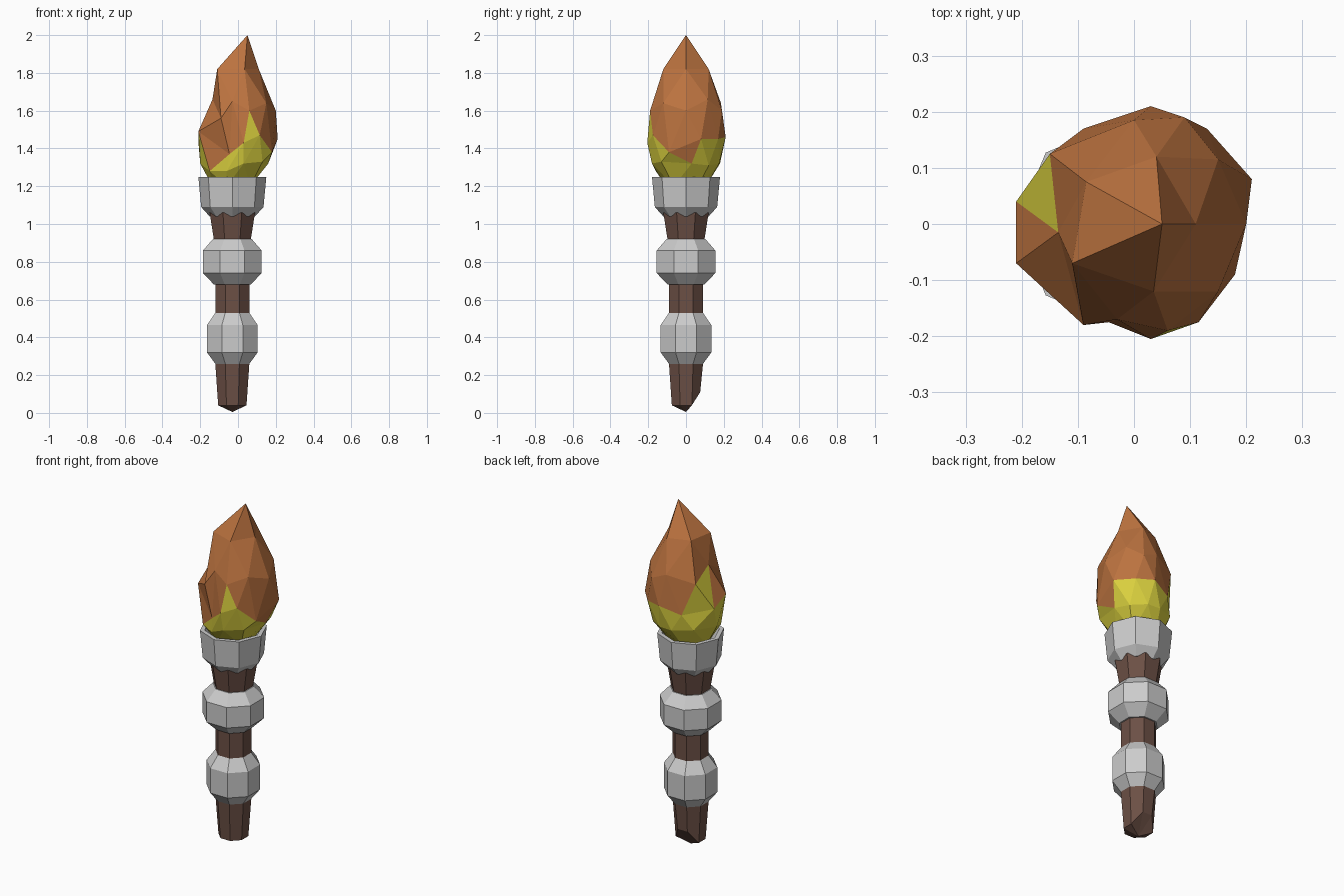
import bpy, bmesh
from math import cos, sin, pi

if "Cube" in bpy.data.objects:
    bpy.data.objects.remove(bpy.data.objects["Cube"])

AXIS_X = -0.03  # the handle sits slightly left of the flame


def material(name, rgb):
    m = bpy.data.materials.new(name)
    m.diffuse_color = (*rgb, 1)
    m.use_nodes = True
    m.node_tree.nodes["Principled BSDF"].inputs["Base Color"].default_value = m.diffuse_color
    return m


def finish(bm, name, mats):
    bmesh.ops.recalc_face_normals(bm, faces=bm.faces)
    me = bpy.data.meshes.new(name)
    bm.to_mesh(me)
    bm.free()
    for m in mats:
        me.materials.append(m)
    ob = bpy.data.objects.new(name, me)
    bpy.context.collection.objects.link(ob)
    return ob


def octagon_lathe(name, profile, flat_front=True, mats=(), tip=None, lift=None, closed=False):
    """Eight-sided turned part; profile is (half width, z)."""
    bm = bmesh.new()
    rings = []
    for r, z in profile:
        R = r / cos(pi / 8) if flat_front else r
        off = pi / 8 if flat_front else 0
        rings.append([bm.verts.new((AXIS_X + R * cos(off + k * pi / 4), R * sin(off + k * pi / 4), z))
                      for k in range(8)])
    if lift:
        for v in rings[0]:
            if v.co.y > 0.05:
                v.co.z = lift
    pairs = list(zip(rings, rings[1:]))
    if closed:
        pairs.append((rings[-1], rings[0]))
    for a, b in pairs:
        for k in range(8):
            n = (k + 1) % 8
            bm.faces.new((a[k], a[n], b[n], b[k]))
    if tip is not None:
        t = bm.verts.new((AXIS_X, 0, tip))
        for k in range(8):
            bm.faces.new((t, rings[0][(k + 1) % 8], rings[0][k]))
    elif not closed:
        bm.faces.new(rings[0])
    if not closed:
        bm.faces.new(rings[-1])
    return finish(bm, name, mats)


wood = material("wood", (0.15, 0.08, 0.06))
orange = material("flame_orange", (0.50, 0.17, 0.05))
yellow = material("flame_yellow", (0.72, 0.65, 0.05))

# Wooden shaft with a chipped pointed end
octagon_lathe("shaft", [(0.075, 0.04), (0.09, 0.26), (0.09, 0.68), (0.095, 0.9), (0.12, 1.06)],
              mats=[wood], tip=0.005, lift=0.11)

# Two grip rings
octagon_lathe("lower_ring", [(0.09, 0.26), (0.134, 0.32), (0.134, 0.465), (0.09, 0.53)])
octagon_lathe("upper_ring", [(0.098, 0.68), (0.155, 0.74), (0.155, 0.86), (0.103, 0.92)])

# Hollow collar holding the flame
octagon_lathe("collar", [(0.12, 1.04), (0.165, 1.09), (0.18, 1.25), (0.155, 1.25), (0.13, 1.15), (0.03, 1.13)],
              flat_front=False)

# Flame: a faceted icosphere-style shape, apex then rings counted counter-clockwise
A = [(.11, 0, 1.82), (.04, .12, 1.82), (-.085, .075, 1.82), (-.11, -.07, 1.82), (.035, -.12, 1.82)]
B = [(.20, 0, 1.60), (.15, .115, 1.66), (.09, .19, 1.60), (0, .185, 1.64), (-.15, .125, 1.60),
     (-.135, -.015, 1.66), (-.09, -.18, 1.56), (-.03, -.17, 1.65), (.06, -.19, 1.60), (.15, -.12, 1.64)]
C = [(.21, .08, 1.45), (.13, .17, 1.45), (.03, .21, 1.46), (-.09, .17, 1.42), (-.21, .04, 1.44),
     (-.21, -.07, 1.49), (-.045, -.175, 1.37), (.03, -.205, 1.43), (.115, -.175, 1.47), (.18, -.09, 1.38)]
D = [(.16, .03, 1.32), (.13, .12, 1.31), (.05, .175, 1.32), (-.03, .18, 1.32), (-.14, .13, 1.33),
     (-.20, 0, 1.32), (-.15, -.11, 1.28), (-.06, -.16, 1.28), (.03, -.18, 1.32), (.13, -.13, 1.33)]
E = [(-0.025 + .11 * cos((2 * i + 1) * pi / 5), .11 * sin((2 * i + 1) * pi / 5), 1.2) for i in range(5)]

bm = bmesh.new()
a, b, c, d, e = [[bm.verts.new(p) for p in ring] for ring in (A, B, C, D, E)]
apex = bm.verts.new((.05, 0, 2.0))
base = bm.verts.new((-.03, 0, 1.16))


def tri(p, q, r, mat=0):
    bm.faces.new((p, q, r)).material_index = mat


# Crown and root caps
for i in range(5):
    n, k = (i + 1) % 5, 2 * i
    tri(apex, a[i], a[n])
    tri(a[i], b[k - 1], b[k])
    tri(a[i], b[k], b[k + 1])
    tri(a[i], b[k + 1], a[n])
    tri(base, e[n], e[i], 1)
    tri(e[i], d[k + 1], d[k], 1)
    tri(e[i], d[(k + 2) % 10], d[k + 1], 1)
    tri(e[i], e[n], d[(k + 2) % 10], 1)

# Middle bands, with yellow tongues reaching up
for k in range(10):
    n = (k + 1) % 10
    tri(b[k], c[k - 1], c[k], 1 if k in (4, 8) else 0)
    tri(b[k], c[k], b[n], 1 if k == 4 else 0)
    tri(c[k - 1], d[k], c[k], 0 if k in (0, 6) else 1)
    tri(c[k], d[k], d[n], 1)
finish(bm, "flame", [orange, yellow])
